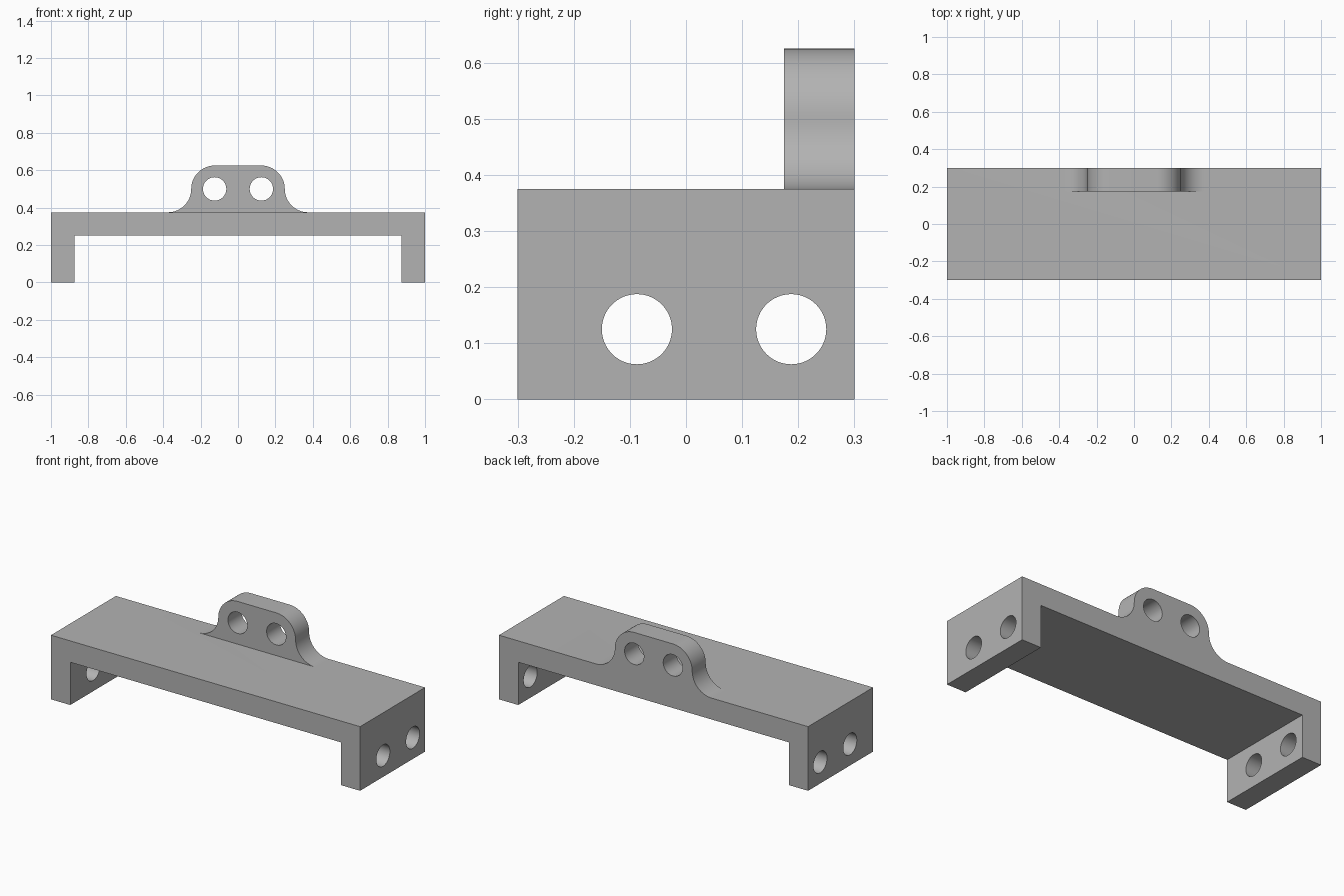
import bpy, bmesh
from math import sin, cos, pi
from mathutils import Matrix, Vector

cube = bpy.data.objects.get("Cube")
if cube:
    bpy.data.objects.remove(cube, do_unlink=True)

DEPTH, TOP, WALL, HOLE = 0.6, 0.375, 0.125, 0.0625
BACK = DEPTH / 2

grey = bpy.data.materials.new("plain grey")
grey.use_nodes = True
COLOUR = (0.45, 0.45, 0.45, 1)
grey.diffuse_color = COLOUR
grey.node_tree.nodes["Principled BSDF"].inputs["Base Color"].default_value = COLOUR


def add_object(name, bm):
    bmesh.ops.recalc_face_normals(bm, faces=bm.faces)
    mesh = bpy.data.meshes.new(name)
    bm.to_mesh(mesh)
    bm.free()
    mesh.materials.append(grey)
    obj = bpy.data.objects.new(name, mesh)
    bpy.context.collection.objects.link(obj)
    return obj


def extrude_profile(name, profile, y0, y1):
    bm = bmesh.new()
    face = bm.faces.new([bm.verts.new((x, y0, z)) for x, z in profile])
    new = bmesh.ops.extrude_face_region(bm, geom=[face])["geom"]
    verts = [g for g in new if isinstance(g, bmesh.types.BMVert)]
    bmesh.ops.translate(bm, verts=verts, vec=(0, y1 - y0, 0))
    return add_object(name, bm)


def drill(name, centre, axis, length):
    bm = bmesh.new()
    turn = Vector(axis).to_track_quat("Z", "Y").to_matrix().to_4x4()
    bmesh.ops.create_cone(bm, cap_ends=True, segments=64, radius1=HOLE, radius2=HOLE,
                          depth=length, matrix=Matrix.Translation(centre) @ turn)
    return add_object(name, bm)


def combine(obj, other, operation):
    mod = obj.modifiers.new("combine", "BOOLEAN")
    mod.object, mod.operation, mod.solver = other, operation, "EXACT"
    graph = bpy.context.evaluated_depsgraph_get()
    mesh = bpy.data.meshes.new_from_object(obj.evaluated_get(graph))
    obj.modifiers.clear()
    obj.data = mesh
    bpy.data.objects.remove(other, do_unlink=True)


def arc(cx, cz, radius, start, end, steps=16):
    angles = [start + (end - start) * i / steps for i in range(steps + 1)]
    return [(cx + radius * cos(a), cz + radius * sin(a)) for a in angles]


# Channel: flat deck with a leg at each end
half = [(1, TOP), (1, 0), (1 - WALL, 0), (1 - WALL, TOP - WALL)]
bracket = extrude_profile("bracket", half + [(-x, z) for x, z in reversed(half)], -BACK, BACK)

# Mounting lug: flared foot and rounded shoulders, rooted in the deck
side = [(0.375, TOP - 0.06)]
side += arc(0.375, 0.5, 0.125, 1.5 * pi, pi)
side += arc(0.125, 0.5, 0.125, 0, pi / 2)[1:]
lug = extrude_profile("lug", side + [(-x, z) for x, z in reversed(side)], BACK - WALL, BACK)
combine(bracket, lug, "UNION")

# Lug holes
for x in (-0.125, 0.125):
    combine(bracket, drill("lug_hole", (x, BACK, 0.5), (0, 1, 0), 0.5), "DIFFERENCE")

# Leg holes, through both legs
for y in (-0.0875, 0.1875):
    combine(bracket, drill("leg_hole", (0, y, 0.125), (1, 0, 0), 2.4), "DIFFERENCE")

bpy.ops.object.select_all(action="DESELECT")
bracket.select_set(True)
bpy.context.view_layer.objects.active = bracket
bpy.ops.object.shade_smooth_by_angle(angle=pi / 6)
